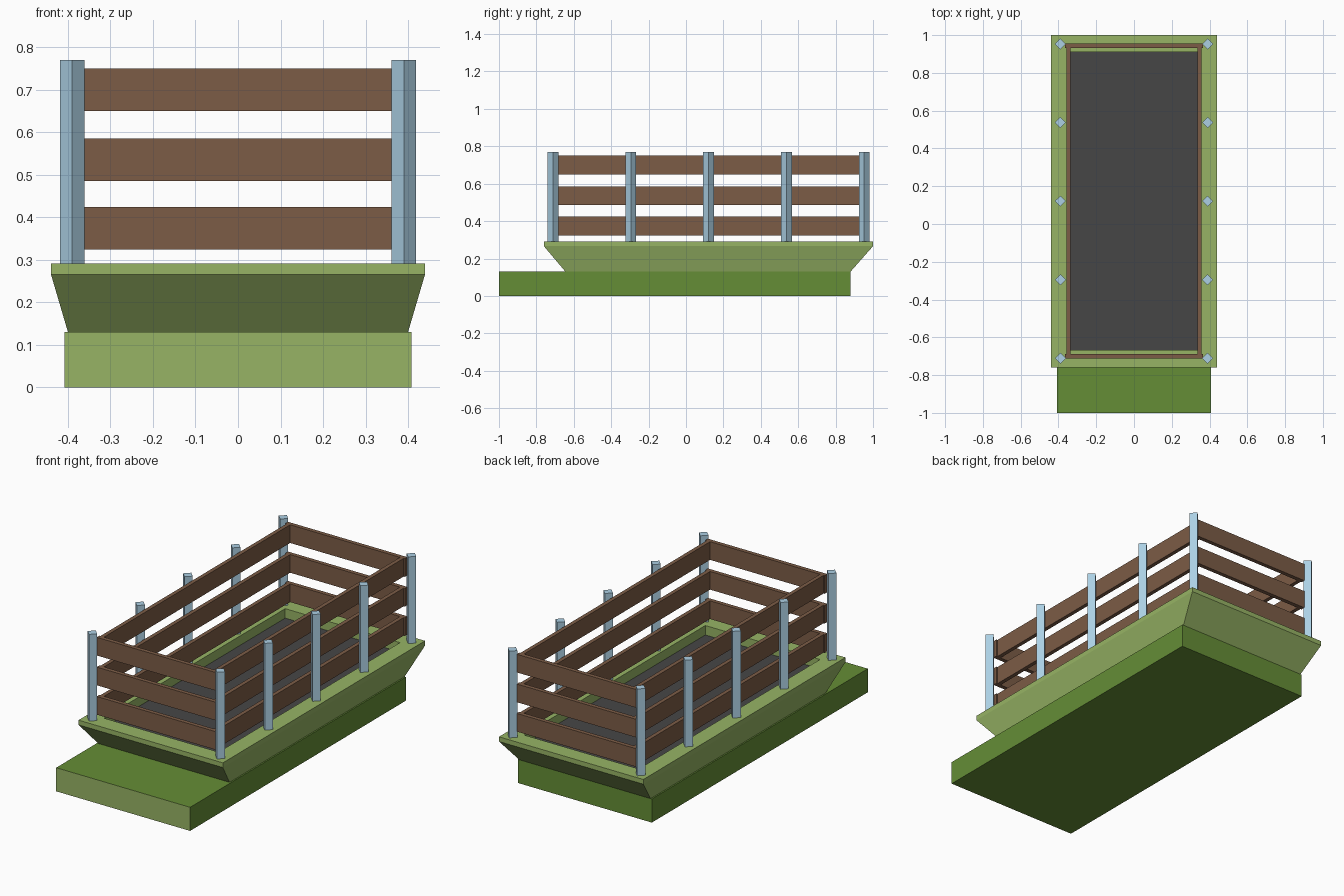
import bpy, bmesh, math

if "Cube" in bpy.data.objects:
    bpy.data.objects.remove(bpy.data.objects["Cube"])


def material(name, rgb):
    lin = [(c / 255 / 12.92) if c <= 10 else ((c / 255 + 0.055) / 1.055) ** 2.4 for c in rgb]
    m = bpy.data.materials.new(name)
    m.diffuse_color = (*lin, 1)
    m.use_nodes = True
    m.node_tree.nodes["Principled BSDF"].inputs["Base Color"].default_value = m.diffuse_color
    return m


LIGHT = material("light green", (151, 180, 101))
DARK = material("dark green", (101, 141, 54))
BROWN = material("wood brown", (124, 92, 70))
GREY = material("dark grey", (70, 70, 70))
BLUE = material("post blue", (172, 208, 228))


def finish(name, bm, *mats):
    bmesh.ops.recalc_face_normals(bm, faces=bm.faces[:])
    me = bpy.data.meshes.new(name)
    bm.to_mesh(me)
    bm.free()
    for m in mats:
        me.materials.append(m)
    ob = bpy.data.objects.new(name, me)
    bpy.context.collection.objects.link(ob)
    return ob


def rings_to_mesh(name, loops_co, mats, rule=None):
    """Skin a stack of four-cornered rings and cap both ends."""
    bm = bmesh.new()
    loops = [[bm.verts.new(p) for p in ring] for ring in loops_co]
    for lo, hi in zip(loops, loops[1:]):
        for i in range(4):
            j = (i + 1) % 4
            bm.faces.new((lo[i], lo[j], hi[j], hi[i]))
    bm.faces.new(loops[0][::-1])
    bm.faces.new(loops[-1])
    bmesh.ops.recalc_face_normals(bm, faces=bm.faces[:])
    if rule:
        for f in bm.faces:
            f.material_index = rule(f)
    return finish(name, bm, *mats)


def rect(x0, x1, y0, y1, z):
    return [(x0, y0, z), (x1, y0, z), (x1, y1, z), (x0, y1, z)]


def diamond(x, y, r, z):
    return [(x, y - r, z), (x + r, y, z), (x, y + r, z), (x - r, y, z)]


def box(name, x0, x1, y0, y1, z0, z1, mats, rule=None):
    return rings_to_mesh(name, [rect(x0, x1, y0, y1, z0), rect(x0, x1, y0, y1, z1)], mats, rule)


# Base slab with a light front face
box("base_slab", -0.408, 0.408, -1.0, 0.88, 0, 0.13, (DARK, LIGHT),
    rule=lambda f: 1 if f.normal.y < -0.9 else 0)

# Flared deck with raised rim and sunken grey floor
rings_to_mesh("deck_tub", [
    rect(-0.40, 0.40, -0.645, 0.88, 0.13),
    rect(-0.44, 0.44, -0.76, 1.0, 0.266),
    rect(-0.44, 0.44, -0.76, 1.0, 0.292),
    rect(-0.35, 0.35, -0.668, 0.911, 0.292),
    rect(-0.35, 0.35, -0.668, 0.911, 0.24),
], (LIGHT, GREY), rule=lambda f: 1 if abs(f.calc_center_median().z - 0.24) < 0.001 else 0)

# Diamond-section posts along both sides
for side, label in ((-1, "left"), (1, "right")):
    for i in range(5):
        x, y = side * 0.39, -0.711 + 0.416 * i
        rings_to_mesh(f"{label}_post_{i + 1}",
                      [diamond(x, y, 0.029, 0.29), diamond(x, y, 0.029, 0.77)], (BLUE,))

# Three levels of wooden rails
for n, z in enumerate((0.324, 0.486, 0.65), 1):
    z1 = z + 0.1
    box(f"left_rail_{n}", -0.357, -0.335, -0.688, 0.932, z, z1, (BROWN,))
    box(f"right_rail_{n}", 0.335, 0.357, -0.688, 0.932, z, z1, (BROWN,))
    box(f"front_rail_{n}", -0.364, 0.364, -0.711, -0.688, z, z1, (BROWN,))
    box(f"back_rail_{n}", -0.364, 0.364, 0.932, 0.955, z, z1, (BROWN,))
